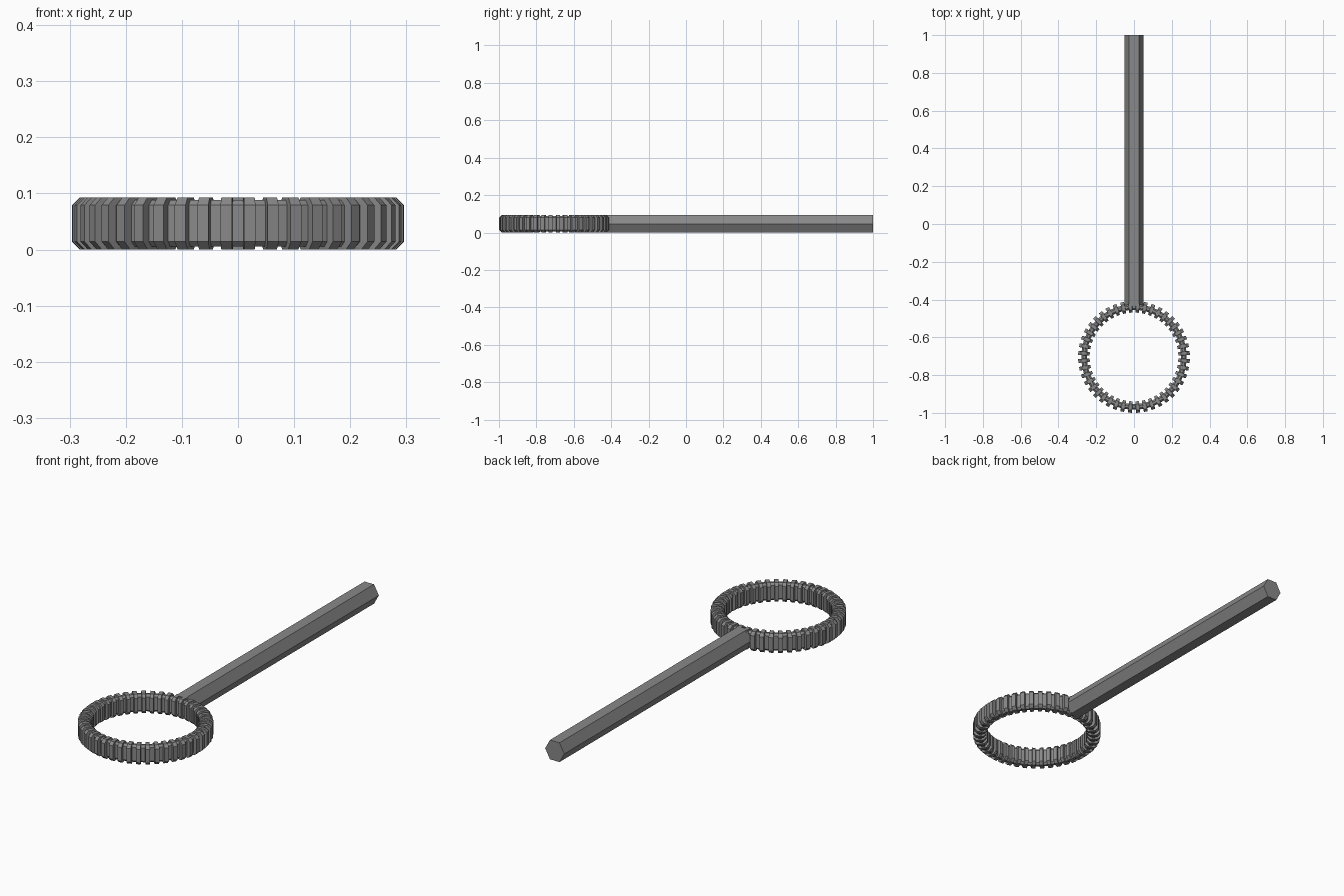
import bpy, bmesh, math

if "Cube" in bpy.data.objects:
    bpy.data.objects.remove(bpy.data.objects["Cube"])

TEETH = 44
CENTER_Y = -0.704
HEIGHT = 0.093

steel = bpy.data.materials.new("grey_metal")
steel.diffuse_color = (0.25, 0.25, 0.25, 1)
steel.use_nodes = True
steel.node_tree.nodes["Principled BSDF"].inputs["Base Color"].default_value = steel.diffuse_color


def finish(name, bm):
    bmesh.ops.recalc_face_normals(bm, faces=bm.faces[:])
    mesh = bpy.data.meshes.new(name)
    bm.to_mesh(mesh)
    bm.free()
    mesh.materials.append(steel)
    obj = bpy.data.objects.new(name, mesh)
    bpy.context.collection.objects.link(obj)
    return obj


def bridge(bm, a, b):
    for i in range(len(a)):
        j = (i + 1) % len(a)
        bm.faces.new((a[i], a[j], b[j], b[i]))


def section(inner, outer, bevel, z0, z1):
    # Chamfered rectangle in the radius/height plane
    return [(inner + bevel, z0), (outer - bevel, z0), (outer, z0 + bevel),
            (outer, z1 - bevel), (outer - bevel, z1), (inner + bevel, z1),
            (inner, z1 - bevel), (inner, z0 + bevel)]


# Ring with teeth on its inner and outer walls
tooth = section(0.235, 0.296, 0.014, 0.0, HEIGHT)
gap = section(0.249, 0.279, 0.009, 0.005, HEIGHT - 0.005)
bm = bmesh.new()
loops = []
pitch = 2 * math.pi / TEETH
for k in range(TEETH):
    for profile, offset in ((gap, -0.26), (tooth, -0.24), (tooth, 0.24), (gap, 0.26)):
        a = (k + 0.5 + offset) * pitch - math.pi / 2
        loops.append([bm.verts.new((r * math.cos(a), CENTER_Y + r * math.sin(a), z))
                      for r, z in profile])
for i, loop in enumerate(loops):
    bridge(bm, loop, loops[(i + 1) % len(loops)])
finish("toothed_ring", bm)

# Hexagonal handle with a flat top
bm = bmesh.new()
ends = []
for y in (-0.435, 1.0):
    ends.append([bm.verts.new((0.051 * math.cos(i * math.pi / 3), y,
                               HEIGHT / 2 + HEIGHT / math.sqrt(3) * math.sin(i * math.pi / 3)))
                 for i in range(6)])
bridge(bm, *ends)
for end in ends:
    bm.faces.new(end)
finish("hexagonal_handle", bm)
